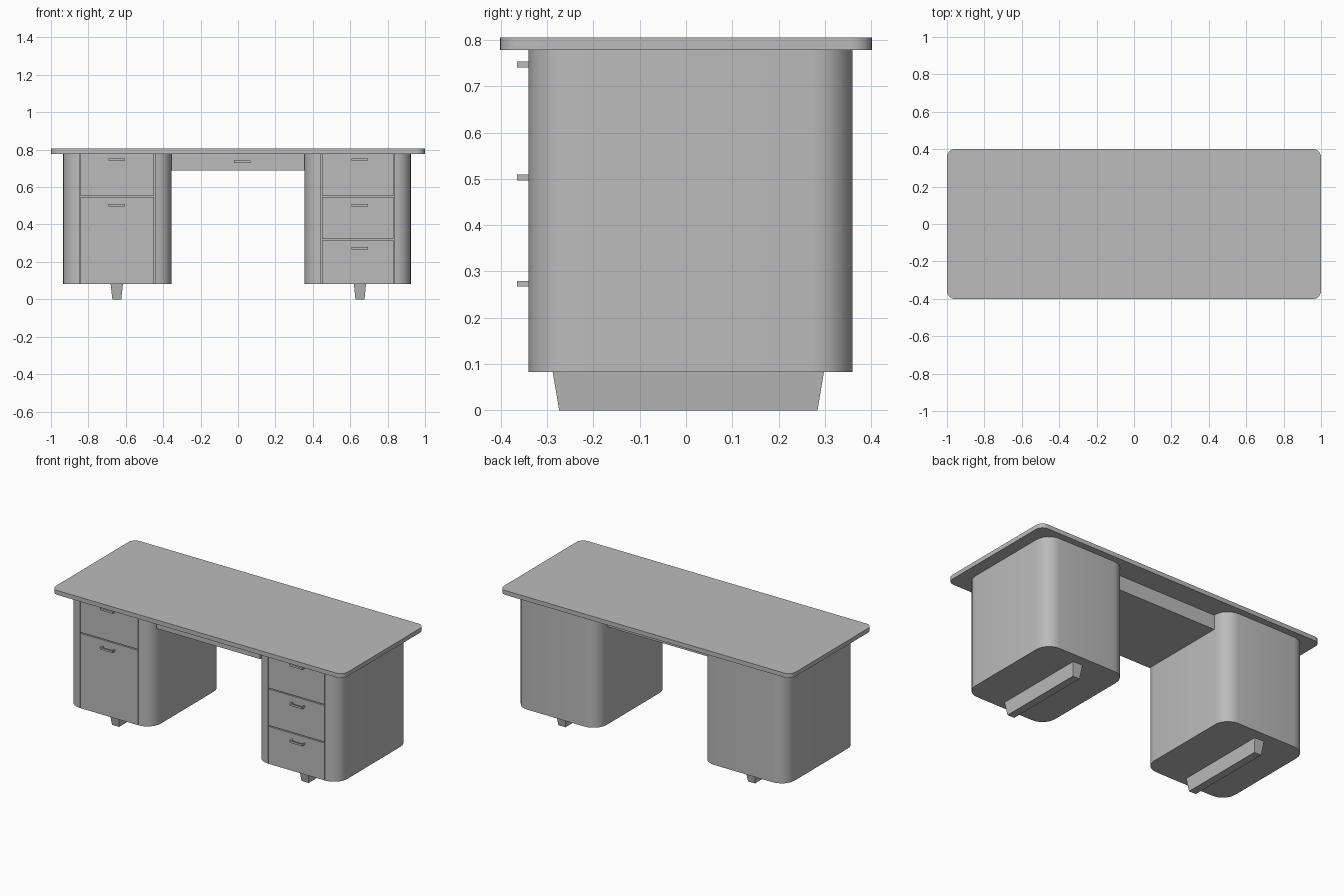
import bpy, bmesh, math

cube = bpy.data.objects.get("Cube")
if cube:
    bpy.data.objects.remove(cube, do_unlink=True)

grey = bpy.data.materials.new("plain grey")
grey.use_nodes = True
COLOUR = (0.5, 0.5, 0.5, 1)
grey.diffuse_color = COLOUR
grey.node_tree.nodes["Principled BSDF"].inputs["Base Color"].default_value = COLOUR


def finish(name, bm, smooth=False):
    bmesh.ops.recalc_face_normals(bm, faces=bm.faces)
    mesh = bpy.data.meshes.new(name)
    bm.to_mesh(mesh)
    bm.free()
    mesh.materials.append(grey)
    obj = bpy.data.objects.new(name, mesh)
    bpy.context.collection.objects.link(obj)
    if smooth:
        bpy.ops.object.select_all(action="DESELECT")
        obj.select_set(True)
        bpy.context.view_layer.objects.active = obj
        bpy.ops.object.shade_smooth_by_angle(angle=math.radians(35))
    return obj


def prism(name, outline, z0, z1, smooth=False):
    """Extrude a plan outline upwards."""
    bm = bmesh.new()
    face = bm.faces.new([bm.verts.new((x, y, z0)) for x, y in outline])
    top = bmesh.ops.extrude_face_region(bm, geom=[face])["geom"]
    verts = [v for v in top if isinstance(v, bmesh.types.BMVert)]
    bmesh.ops.translate(bm, verts=verts, vec=(0, 0, z1 - z0))
    return finish(name, bm, smooth)


def box(name, x0, x1, y0, y1, z0, z1, taper=(0, 0)):
    """Box whose bottom can be drawn in by a taper in x and y."""
    bm = bmesh.new()
    bmesh.ops.create_cube(bm, size=1)
    for v in bm.verts:
        sx, sy, sz = (math.copysign(1, c) for c in v.co)
        tx, ty = taper if sz < 0 else (0, 0)
        v.co = ((x1 if sx > 0 else x0) - sx * tx,
                (y1 if sy > 0 else y0) - sy * ty,
                z1 if sz > 0 else z0)
    return finish(name, bm)


def rounded(x0, x1, y0, y1, r, steps=6):
    """Counter-clockwise rounded rectangle, starting at the front left corner."""
    points = []
    corners = ((x0 + r, y0 + r), (x1 - r, y0 + r), (x1 - r, y1 - r), (x0 + r, y1 - r))
    for i, (cx, cy) in enumerate(corners):
        for k in range(steps + 1):
            a = math.pi * (1 + i / 2) + math.pi / 2 * k / steps
            points.append((cx + r * math.cos(a), cy + r * math.sin(a)))
    return points


def handle(name, cx, y, z):
    """U-shaped pull with two posts."""
    w, t, d = 0.044, 0.008, 0.025
    outline = [(-w, 0), (-w, -d), (w, -d), (w, 0),
               (w - t, 0), (w - t, t - d), (t - w, t - d), (t - w, 0)]
    prism(name, [(cx + px, y + py) for px, py in outline], z - 0.006, z + 0.006)


BOTTOM, UNDER, TOP = 0.083, 0.778, 0.805
FRONT, BACK, RADIUS, GAP = -0.34, 0.36, 0.09, 0.003

# Worktop
prism("worktop", rounded(-1, 1, -0.402, 0.402, 0.045), UNDER, TOP, True)


def pedestal(side, x0, x1, splits, pulls):
    # Cabinet body with a shallow recess for the drawer fronts
    outline = rounded(x0, x1, FRONT, BACK, RADIUS)
    a, b, inner = x0 + RADIUS, x1 - RADIUS, FRONT + 0.02
    outline[7:7] = [(a, inner), (b, inner)]
    prism(side + "_cabinet", outline, BOTTOM, UNDER, True)

    # Drawer fronts separated by thin gaps
    levels = [BOTTOM - GAP] + splits + [UNDER + GAP]
    for i, (low, high) in enumerate(zip(levels, levels[1:])):
        box(f"{side}_drawer_{i + 1}", a + GAP, b - GAP, FRONT, inner,
            low + GAP, high - GAP)

    # Pulls and tapered foot
    cx = (x0 + x1) / 2 + (0.012 if x0 > 0 else -0.003)
    for i, z in enumerate(pulls):
        handle(f"{side}_handle_{i + 1}", cx, FRONT, z)
    box(side + "_foot", cx - 0.033, cx + 0.033, -0.288, 0.298, 0, BOTTOM, (0.009, 0.014))


pedestal("right", -0.935, -0.355, [0.55], [0.503, 0.747])
pedestal("left", 0.355, 0.925, [0.318, 0.55], [0.273, 0.503, 0.747])

# Centre drawer across the kneehole
box("centre_drawer", -0.355, 0.355, -0.29, 0.262, 0.688, UNDER)
handle("centre_handle", 0.022, -0.29, 0.735)
